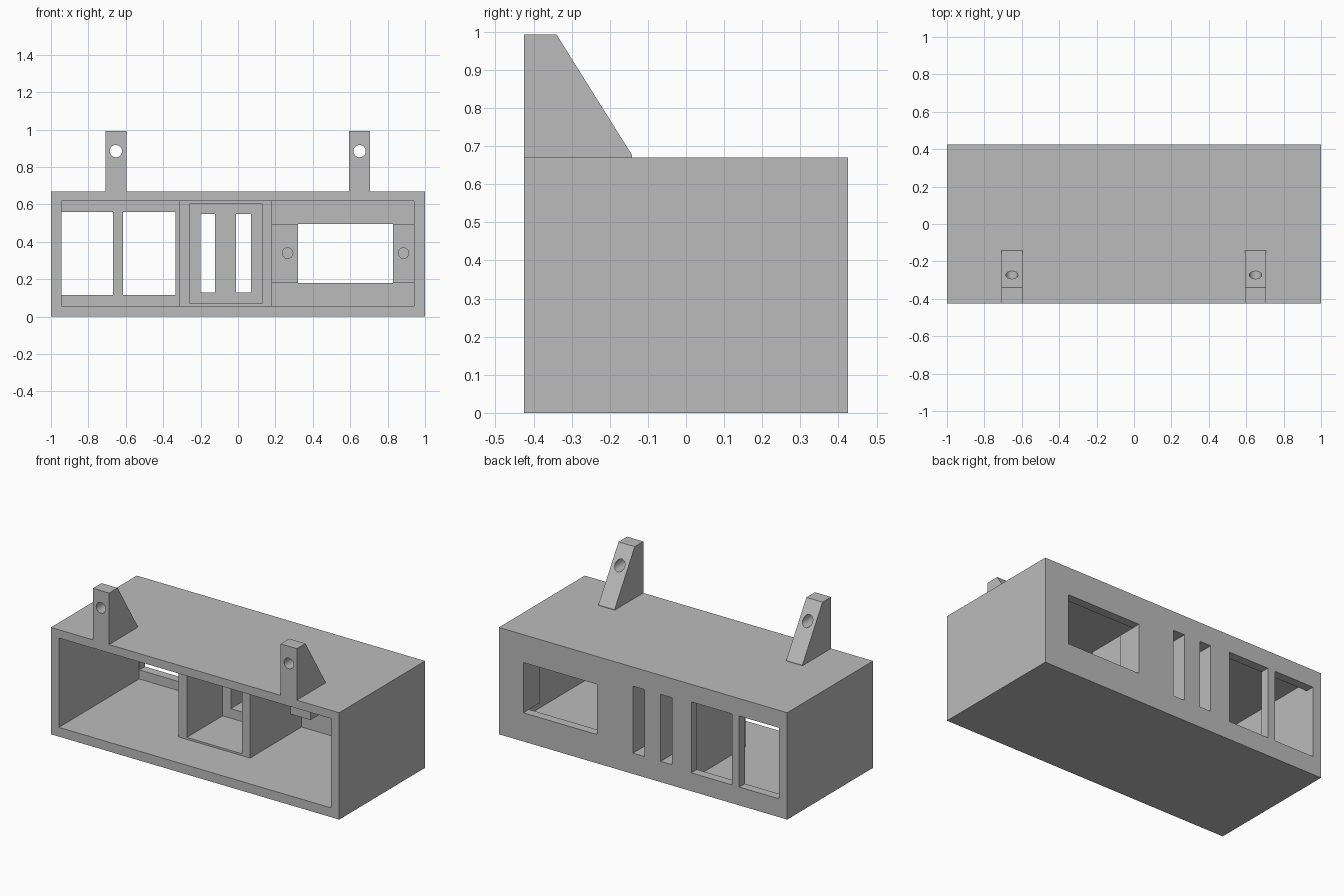
import bpy, bmesh, math

old = bpy.data.objects.get("Cube")
if old:
    bpy.data.objects.remove(old, do_unlink=True)

grey = bpy.data.materials.new("plain grey")
grey.use_nodes = True
COLOUR = (0.5, 0.5, 0.5, 1)
grey.diffuse_color = COLOUR
grey.node_tree.nodes["Principled BSDF"].inputs["Base Color"].default_value = COLOUR


def finish(name, bm):
    bmesh.ops.recalc_face_normals(bm, faces=bm.faces)
    mesh = bpy.data.meshes.new(name)
    bm.to_mesh(mesh)
    bm.free()
    mesh.materials.append(grey)
    obj = bpy.data.objects.new(name, mesh)
    bpy.context.collection.objects.link(obj)
    return obj


def prism(name, profile, x0, x1):
    """Extrude a (y, z) profile along x."""
    bm = bmesh.new()
    face = bm.faces.new([bm.verts.new((x0, y, z)) for y, z in profile])
    new = bmesh.ops.extrude_face_region(bm, geom=[face])["geom"]
    verts = [v for v in new if isinstance(v, bmesh.types.BMVert)]
    bmesh.ops.translate(bm, verts=verts, vec=(x1 - x0, 0, 0))
    return finish(name, bm)


def box(name, x, y, z):
    return prism(name, [(y[0], z[0]), (y[1], z[0]), (y[1], z[1]), (y[0], z[1])], *x)


def rod(x, y, z, radius):
    """Round cutter running front to back."""
    bm = bmesh.new()
    bmesh.ops.create_cone(bm, cap_ends=True, segments=32, radius1=radius,
                          radius2=radius, depth=y[1] - y[0])
    bmesh.ops.rotate(bm, verts=bm.verts, matrix=Matrix.Rotation(math.pi / 2, 3, "X"))
    bmesh.ops.translate(bm, verts=bm.verts, vec=(x, sum(y) / 2, z))
    return finish("hole_cutter", bm)


def cut(obj, cutter):
    """Subtract the cutter, bake the result and discard the cutter."""
    mod = obj.modifiers.new("cut", "BOOLEAN")
    mod.operation, mod.solver, mod.object = "DIFFERENCE", "EXACT", cutter
    cutter.hide_render = True
    bpy.context.view_layer.update()
    graph = bpy.context.evaluated_depsgraph_get()
    mesh = bpy.data.meshes.new_from_object(obj.evaluated_get(graph))
    obj.modifiers.clear()
    obj.data = mesh
    bpy.data.objects.remove(cutter, do_unlink=True)


from mathutils import Matrix

FRONT, BACK = -0.425, 0.425
TOP = 0.67
WALL = 0.37        # inner face of the rear wall
CORE_FACE = 0.215  # inner face of the thick wall in the centre box
SLOTS = [(-0.20, -0.122), (-0.01, 0.07)]

# Outer housing, open at the front
housing = box("housing", (-1, 1), (FRONT, BACK), (0, TOP))
cut(housing, box("cavity", (-0.945, 0.942), (-0.5, WALL), (0.058, 0.618)))

# Rear windows and slots
for span in [(-0.943, -0.667), (-0.615, -0.335)]:
    cut(housing, box("window", span, (0.3, 0.5), (0.115, 0.56)))
cut(housing, box("window", (0.32, 0.83), (0.3, 0.5), (0.18, 0.495)))
for span in SLOTS:
    cut(housing, box("slot", span, (0.3, 0.5), (0.13, 0.55)))

# Centre compartment with a thick slotted back
core = box("centre_compartment", (-0.315, 0.182), (-0.14, WALL), (0.058, 0.618))
cut(core, box("pocket", (-0.257, 0.127), (-0.3, CORE_FACE), (0.07, 0.605)))
for span in SLOTS:
    cut(core, box("slot", span, (0.1, 0.5), (0.13, 0.55)))

# Screw mounts on both sides of the wide window
for side, span, x in [("inner", (0.182, 0.32), 0.265), ("outer", (0.83, 0.942), 0.885)]:
    mount = box(side + "_screw_mount", span, (0.262, WALL), (0.18, 0.495))
    cut(mount, rod(x, (0.2, 0.36), 0.34, 0.028))

# Hanging brackets with a sloping back and a through hole
for side, x in [("right", -0.653), ("left", 0.65)]:
    bracket = prism(side + "_bracket",
                    [(FRONT, TOP), (-0.142, TOP), (-0.142, 0.677), (-0.34, 0.993), (FRONT, 0.993)],
                    x - 0.056, x + 0.056)
    cut(bracket, rod(x, (-0.6, 0), 0.885, 0.033))
